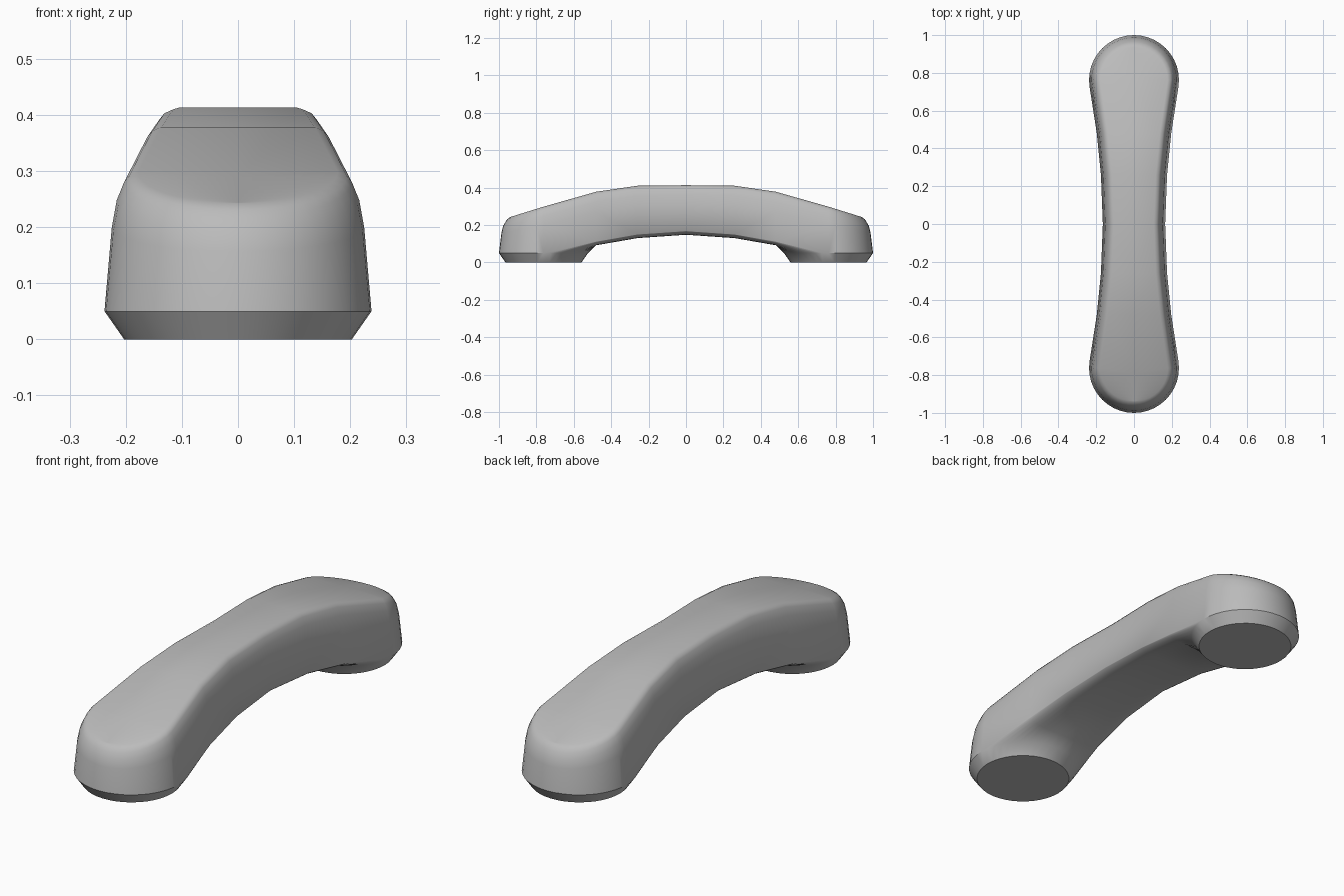
import bpy, bmesh
from math import sin, cos, radians

cube = bpy.data.objects.get("Cube")
if cube:
    bpy.data.objects.remove(cube, do_unlink=True)

CUP_Y, RIM_R, RIM_Z, FOOT_R = 0.762, 0.238, 0.05, 0.203
STEPS = 10          # segments in a quarter circle
EDGE = 0.02         # softening of the lower handle edge

# Handle stations: y, half width, underside z, top z
STATIONS = [(0, 0.165, 0.148, 0.413), (0.26, 0.175, 0.13, 0.41),
            (0.48, 0.197, 0.092, 0.378), (CUP_Y, RIM_R, RIM_Z, 0.298)]
# Wall levels: inward offset, share of height, drop below top
WALL = [(0, 0, 0), (0.013, 0.6, 0), (0.022, 0.8, 0), (0.035, 1, 0.018),
        (0.044, 1, 0.007), (0.06, 1, 0)]

bm = bmesh.new()


def grid(rows):
    """Skin neighbouring rows of points with quads."""
    rows = [[bm.verts.new(p) for p in row] for row in rows]
    for a, b in zip(rows, rows[1:]):
        for i in range(len(a) - 1):
            bm.faces.new((a[i], a[i + 1], b[i + 1], b[i]))


def circle(radius, z, start, end):
    """Arc of points around the cup centre, angles in degrees."""
    count = STEPS * abs(end - start) // 90
    angles = [radians(start + (end - start) * i / count) for i in range(count + 1)]
    return [(radius * cos(a), CUP_Y + radius * sin(a), z) for a in angles]


def column(x, y, nx, ny, low, top_z):
    """One upright line of wall points, leaning in along its normal."""
    points = []
    for inset, share, drop in WALL:
        px, py = x - nx * inset, y - ny * inset
        top = top_z(py)
        points.append((px, py, low + (top - low) * share - drop))
    return points


# Outer wall: handle side, then the round end
columns = []
for y, half, low, top in STATIONS:
    lift = EDGE if y < CUP_Y else 0
    columns.append(column(half, y, 1, 0, low + lift, lambda _, t=top: t))
for i in range(1, STEPS + 1):
    a = radians(90 * i / STEPS)
    columns.append(column(RIM_R * cos(a), CUP_Y + RIM_R * sin(a), cos(a), sin(a), RIM_Z,
                          lambda y: 0.298 - 0.31 * (y - CUP_Y)))
grid(columns)

# Top skin, from wall to centre line
grid([[c[-1], (0, c[-1][1], c[-1][2])] for c in columns])

# Underside of the handle, flaring into the cup rim
under = []
for y, half, low, _ in STATIONS[:-1]:
    row = []
    for i in range(STEPS + 1):
        c = cos(radians(90 * i / STEPS))
        row.append((half * c, y, low + EDGE * c ** 8))
    under.append(row)
under.append(circle(RIM_R, RIM_Z, 0, -90))
grid(under)

# Tapered cup and its flat face
foot = circle(FOOT_R, 0, -90, 90)
grid([circle(RIM_R, RIM_Z, -90, 90), foot])
bm.faces.new([bm.verts.new(p) for p in foot])

bmesh.ops.remove_doubles(bm, verts=bm.verts, dist=0.0005)
bmesh.ops.recalc_face_normals(bm, faces=bm.faces)
highest = max(bm.faces, key=lambda f: f.calc_center_median().z)
if highest.normal.z < 0:
    bmesh.ops.reverse_faces(bm, faces=bm.faces)

# Smooth everywhere except the cup face and the outer rim
for f in bm.faces:
    f.smooth = True
for e in bm.edges:
    zs = [v.co.z for v in e.verts]
    flat_foot = max(zs) < 0.001
    outer_rim = (all(abs(z - RIM_Z) < 0.001 for z in zs)
                 and min(v.co.y for v in e.verts) > CUP_Y - 0.01)
    e.smooth = not (flat_foot or outer_rim)

mesh = bpy.data.meshes.new("handset")
bm.to_mesh(mesh)
bm.free()
handset = bpy.data.objects.new("handset", mesh)
bpy.context.collection.objects.link(handset)

# Mirror the quarter to all four sides
mirror = handset.modifiers.new("mirror", 'MIRROR')
mirror.use_axis = (True, True, False)
mirror.merge_threshold = 0.001

grey = bpy.data.materials.new("plain grey")
grey.use_nodes = True
colour = (0.5, 0.5, 0.5, 1)
grey.diffuse_color = colour
grey.node_tree.nodes["Principled BSDF"].inputs["Base Color"].default_value = colour
mesh.materials.append(grey)
